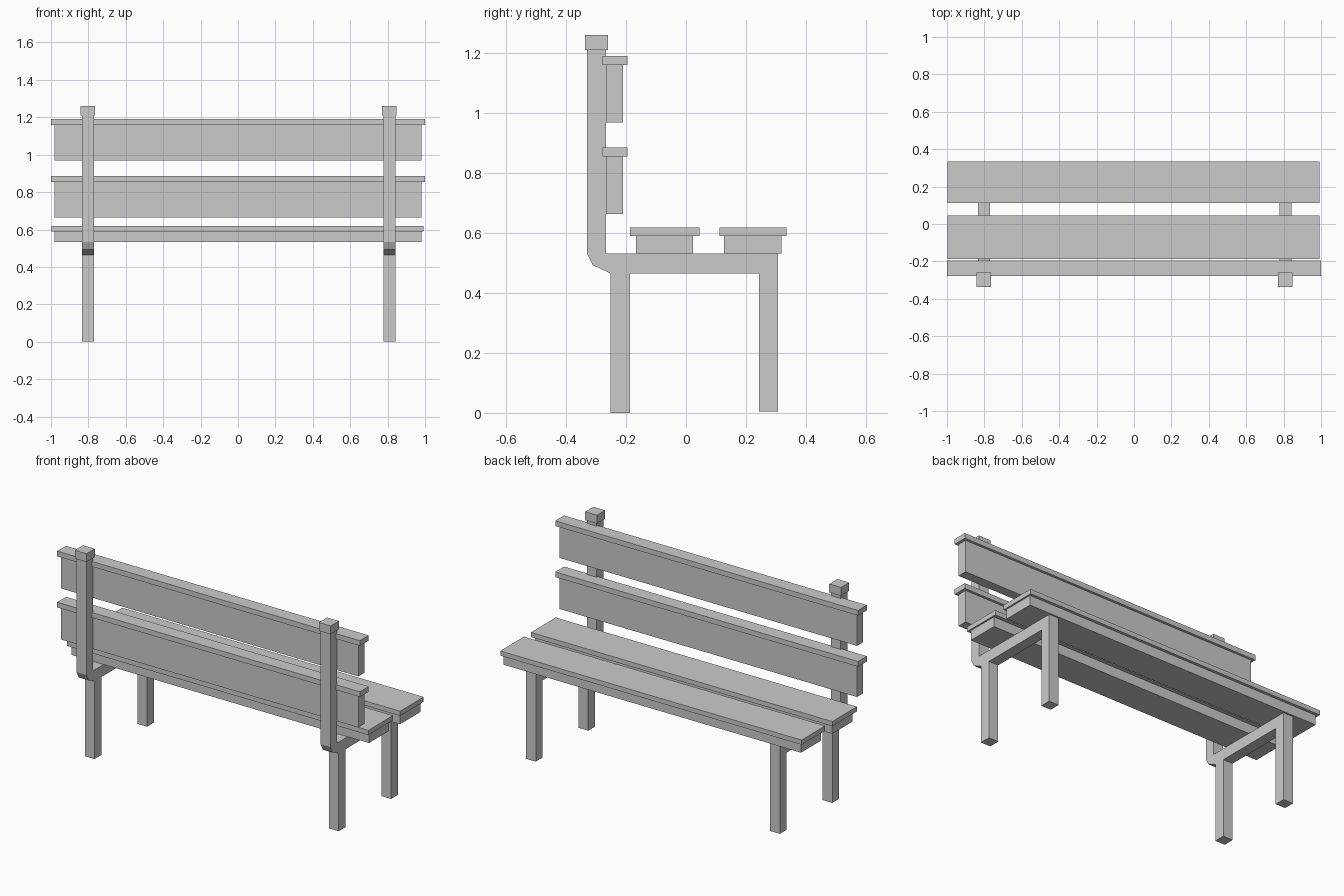
import bpy
import bmesh

cube = bpy.data.objects.get("Cube")
if cube:
    bpy.data.objects.remove(cube, do_unlink=True)

grey = bpy.data.materials.new("light_grey")
grey.use_nodes = True
grey.diffuse_color = (0.6, 0.6, 0.6, 1)
grey.node_tree.nodes["Principled BSDF"].inputs["Base Color"].default_value = (0.6, 0.6, 0.6, 1)


def extrude_profile(name, outline, x0, x1):
    """Extrude a closed (y, z) outline along x."""
    bm = bmesh.new()
    face = bm.faces.new([bm.verts.new((x0, y, z)) for y, z in outline])
    result = bmesh.ops.extrude_face_region(bm, geom=[face])
    verts = [v for v in result["geom"] if isinstance(v, bmesh.types.BMVert)]
    bmesh.ops.translate(bm, verts=verts, vec=(x1 - x0, 0, 0))
    bmesh.ops.recalc_face_normals(bm, faces=bm.faces)
    mesh = bpy.data.meshes.new(name)
    bm.to_mesh(mesh)
    bm.free()
    mesh.materials.append(grey)
    obj = bpy.data.objects.new(name, mesh)
    bpy.context.collection.objects.link(obj)
    return obj


def box(name, x, y, z):
    """Box from (min, max) pairs."""
    outline = [(y[0], z[0]), (y[1], z[0]), (y[1], z[1]), (y[0], z[1])]
    return extrude_profile(name, outline, *x)


# Boards, each with a slightly wider lid on top
def board(name, body_y, lid_y, bottom, joint, top, lid_x):
    box(name, (-0.982, 0.982), body_y, (bottom, joint))
    box(name + "_lid", lid_x, lid_y, (joint, top))


seat_x = (-0.998, 0.992)
board("seat_rear", (-0.167, 0.023), (-0.187, 0.045), 0.532, 0.59, 0.618, seat_x)
board("seat_front", (0.127, 0.318), (0.112, 0.335), 0.532, 0.59, 0.618, seat_x)
for name, top in (("backrest_lower", 0.885), ("backrest_upper", 1.19)):
    board(name, (-0.267, -0.21), (-0.278, -0.195),
          top - 0.222, top - 0.031, top, (-1, 1))

# Side frames: bent post and rail in one piece, two legs and a post cap
frame = [(-0.33, 1.21), (-0.33, 0.532), (-0.31, 0.492), (-0.252, 0.465),
         (0.307, 0.465), (0.307, 0.532), (-0.267, 0.532), (-0.267, 1.21)]
for side, centre in (("right", -0.803), ("left", 0.809)):
    x = (centre - 0.032, centre + 0.032)
    extrude_profile(side + "_post_and_rail", frame, *x)
    box(side + "_rear_leg", x, (-0.252, -0.187), (0, 0.465))
    box(side + "_front_leg", x, (0.243, 0.307), (0.004, 0.465))
    box(side + "_post_cap", (centre - 0.039, centre + 0.039),
        (-0.337, -0.26), (1.21, 1.26))
